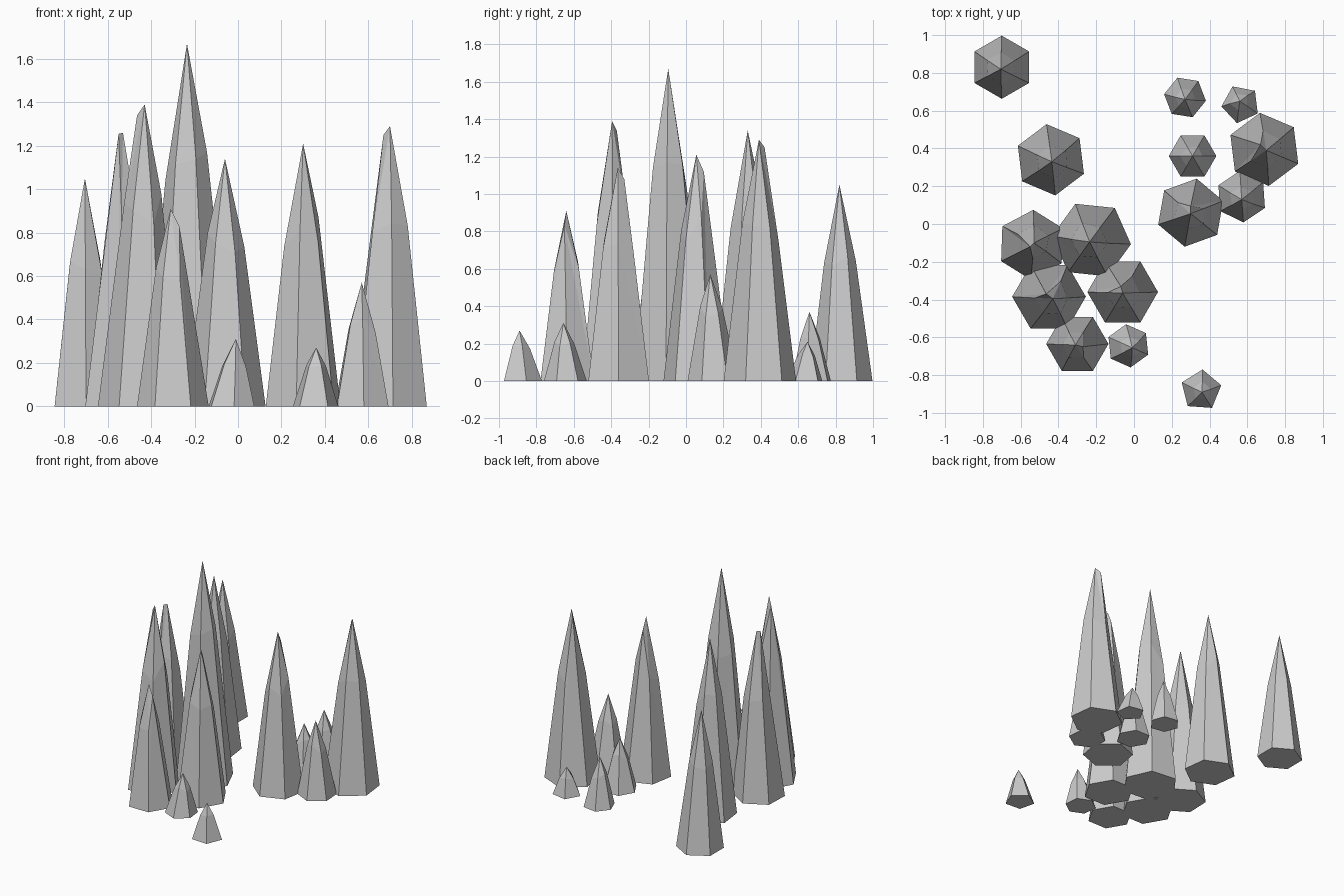
import bpy, bmesh, random
from math import cos, sin, radians, atan2

if "Cube" in bpy.data.objects:
    bpy.data.objects.remove(bpy.data.objects["Cube"])

random.seed(4)

def spike(name, x, y, r, h, sides, phase, tip=None, shoulder=None):
    """Faceted spike: base ring, uneven bulging ring, pointed tip.
    shoulder = (x, y, z) pulls the nearest ring corner up beside the tip."""
    tx, ty = tip or (x, y)
    bm = bmesh.new()
    base, ring = [], []
    angs = [radians(phase + 360 * i / sides) for i in range(sides)]
    for a in angs:
        base.append(bm.verts.new((x + r * cos(a), y + r * sin(a), 0)))
        t = random.uniform(0.58, 0.72)
        k = r * (1.03 - 0.86 * t)
        cx, cy = x + (tx - x) * t, y + (ty - y) * t
        ring.append(bm.verts.new((cx + k * cos(a), cy + k * sin(a), h * t)))
    if shoulder:
        s = atan2(shoulder[1] - ty, shoulder[0] - tx)
        i = max(range(sides), key=lambda j: cos(angs[j] - s))
        ring[i].co = shoulder
    top = bm.verts.new((tx, ty, h))
    for i in range(sides):
        j = (i + 1) % sides
        # split each side along its convex diagonal
        bm.faces.new((ring[i], ring[j], top))
        if ring[i].co.z < ring[j].co.z:
            bm.faces.new((base[i], base[j], ring[j]))
            bm.faces.new((base[i], ring[j], ring[i]))
        else:
            bm.faces.new((base[i], base[j], ring[i]))
            bm.faces.new((base[j], ring[j], ring[i]))
    bm.faces.new(base[::-1])
    bmesh.ops.recalc_face_normals(bm, faces=bm.faces)
    me = bpy.data.meshes.new(name)
    bm.to_mesh(me)
    bm.free()
    bpy.context.collection.objects.link(bpy.data.objects.new(name, me))

# x, y, radius, height, sides, phase, tip, shoulder
spikes = [
    # lone spikes at the back left
    (-.70, .83, .167, 1.05, 6, 90, (-.705, .82), None),
    (-.44, .34, .19, 1.34, 6, 97, (-.435, .33), None),
    # left cluster
    (-.54, -.11, .185, 1.26, 6, 28, (-.53, -.10), (-.55, -.12, 1.255)),
    (-.225, -.085, .21, 1.67, 6, 54, (-.235, -.095), None),
    (-.45, -.385, .195, 1.39, 6, 0, (-.43, -.395), (-.465, -.37, 1.34)),
    (-.06, -.36, .187, 1.14, 6, 0, (-.06, -.365), (-.07, -.33, 1.08)),
    (-.30, -.635, .165, .91, 6, 0, (-.31, -.64), (-.27, -.65, .83)),
    (-.03, -.645, .115, .31, 6, 36, (-.01, -.655), None),
    # right cluster
    (.69, .395, .195, 1.29, 6, 97, (.70, .39), (.67, .42, 1.25)),
    (.30, .06, .183, 1.21, 6, 20, (.30, .055), (.30, .095, 1.12)),
    (.57, .145, .137, .57, 6, 34, (.57, .13), None),
    (.27, .67, .112, .37, 6, 51, (.27, .66), None),
    (.565, .635, .103, .21, 5, 43, (.56, .65), None),
    (.31, .36, .126, .39, 6, 0, (.31, .36), None),
    # lone small spike at the front
    (.355, -.88, .11, .27, 5, 14, (.36, -.89), None),
]
for n, s in enumerate(spikes, 1):
    spike(f"rock_spike_{n:02d}", *s)
